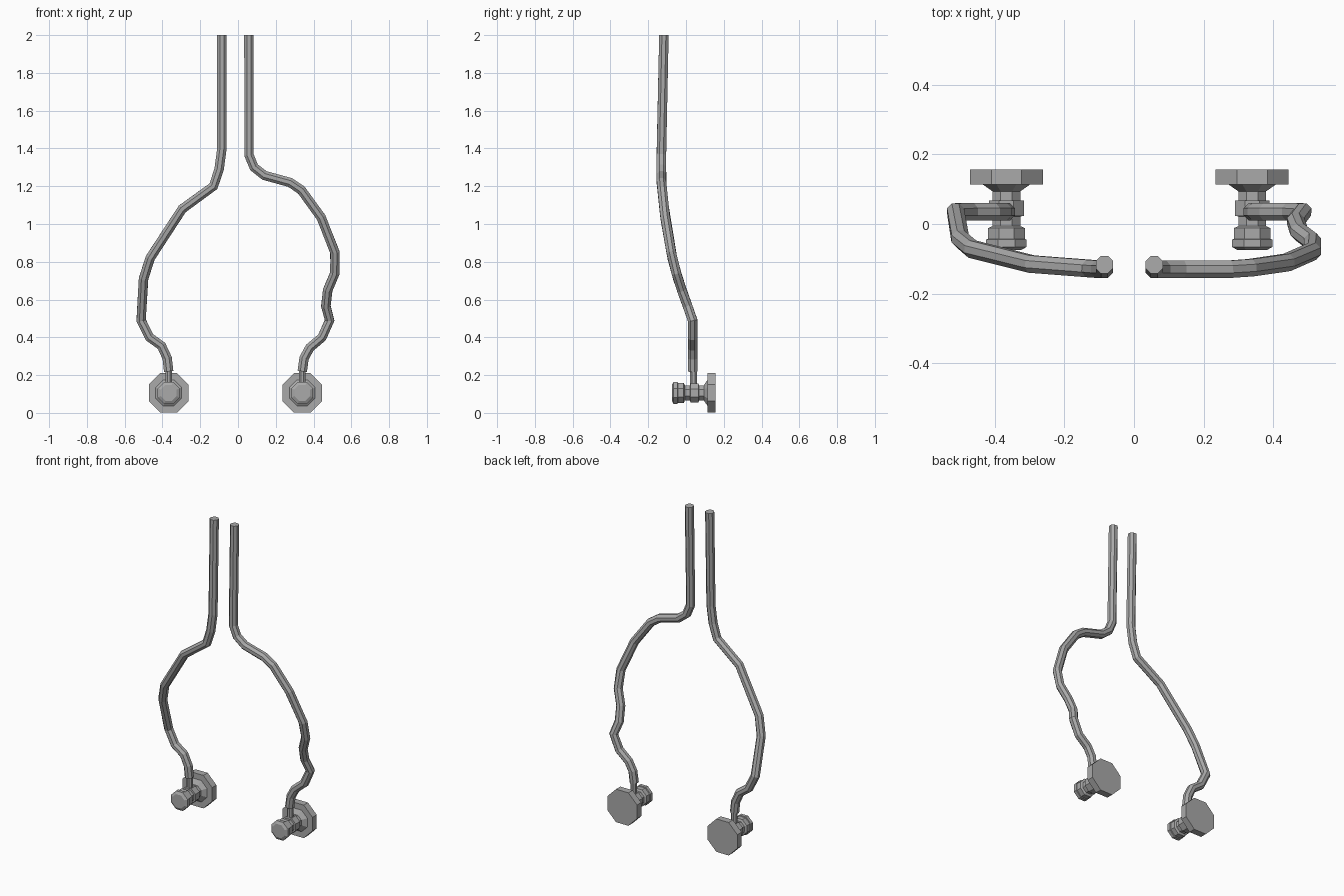
import bpy, bmesh, math
from mathutils import Vector

cube = bpy.data.objects.get("Cube")
if cube:
    bpy.data.objects.remove(cube)

SIDES = 8
FLAT = 1 / math.cos(math.pi / SIDES)  # flat-to-centre distance to corner radius

metal = bpy.data.materials.new("grey metal")
metal.use_nodes = True
GREY = (0.4, 0.4, 0.4, 1)
metal.diffuse_color = GREY
metal.node_tree.nodes["Principled BSDF"].inputs["Base Color"].default_value = GREY


def tube(name, points, radii):
    """Eight-sided sweep through points with one radius for each ring."""
    pts = [Vector(p) for p in points]
    bm = bmesh.new()
    rings = []
    for i, p in enumerate(pts):
        before = (p - pts[max(i - 1, 0)]).normalized()
        after = (pts[min(i + 1, len(pts) - 1)] - p).normalized()
        t = (before + after).normalized()
        ref = Vector((1, 0, 0)) if abs(t.y) > 0.9 else Vector((0, 1, 0))
        u = t.cross(ref).normalized()
        v = t.cross(u)
        r = radii[i] * FLAT
        ring = []
        for k in range(SIDES):
            a = math.tau * (k + 0.5) / SIDES
            ring.append(bm.verts.new(p + r * (math.cos(a) * u + math.sin(a) * v)))
        rings.append(ring)
    for a, b in zip(rings, rings[1:]):
        for k in range(SIDES):
            n = (k + 1) % SIDES
            bm.faces.new((a[k], a[n], b[n], b[k]))
    bm.faces.new(rings[0])
    bm.faces.new(rings[-1])
    bmesh.ops.recalc_face_normals(bm, faces=bm.faces)
    mesh = bpy.data.meshes.new(name)
    bm.to_mesh(mesh)
    bm.free()
    mesh.materials.append(metal)
    obj = bpy.data.objects.new(name, mesh)
    bpy.context.collection.objects.link(obj)


# Depth of the hoses at each height, shared by both sides
DEPTH = [(0.49, 0.035), (0.7, -0.04), (0.83, -0.075), (1.03, -0.11),
         (1.22, -0.13), (1.4, -0.13), (2.0, -0.117)]


def depth(z):
    for (z0, y0), (z1, y1) in zip(DEPTH, DEPTH[1:]):
        if z <= z1:
            return y0 + (y1 - y0) * max(0, (z - z0) / (z1 - z0))
    return DEPTH[-1][1]


# Hose paths as (x, z) from the valve up
RIGHT = [(-0.367, 0.22), (-0.375, 0.29), (-0.405, 0.355), (-0.468, 0.4),
         (-0.513, 0.49), (-0.5, 0.71), (-0.465, 0.82), (-0.295, 1.08),
         (-0.13, 1.2), (-0.1, 1.29), (-0.085, 1.4), (-0.085, 2)]
LEFT = [(0.34, 0.22), (0.35, 0.29), (0.38, 0.345), (0.445, 0.4),
        (0.485, 0.49), (0.465, 0.565), (0.475, 0.65), (0.513, 0.74),
        (0.513, 0.85), (0.44, 1.035), (0.335, 1.18), (0.275, 1.22),
        (0.14, 1.257), (0.085, 1.3), (0.058, 1.365), (0.058, 2)]

# Valve outline as (y, radius): knob, stem, collar, stem, cone
VALVE = [(-0.075, 0.042), (-0.066, 0.058), (-0.045, 0.058), (-0.043, 0.053),
         (-0.012, 0.053), (-0.006, 0.04), (0.022, 0.04), (0.023, 0.05),
         (0.067, 0.05), (0.068, 0.04), (0.094, 0.04), (0.115, 0.07)]
FLANGE = [(0.114, 0.105), (0.157, 0.105)]
AXIS_Z = 0.106

for side, path in (("right", RIGHT), ("left", LEFT)):
    x = path[0][0]
    tube(side + "_hose", [(px, depth(pz), pz) for px, pz in path], [0.025] * len(path))
    tube(side + "_hose_neck", [(x, 0.04, AXIS_Z), (x, 0.04, 0.23)], [0.018] * 2)
    for part, outline in (("valve", VALVE), ("wall_flange", FLANGE)):
        tube(f"{side}_{part}", [(x, y, AXIS_Z) for y, r in outline],
             [r for y, r in outline])
